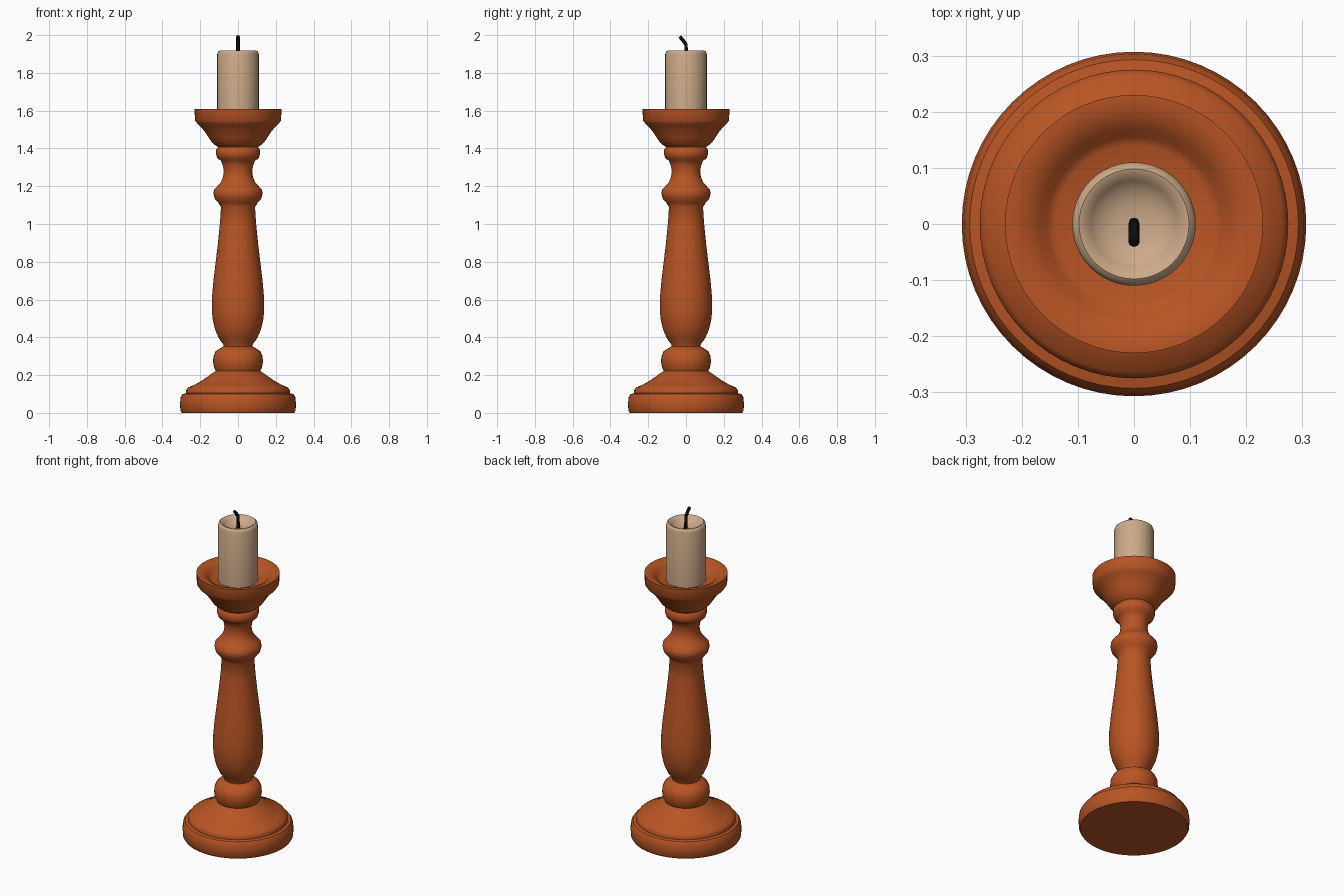
import bpy, bmesh, math
from mathutils import Vector

if "Cube" in bpy.data.objects:
    bpy.data.objects.remove(bpy.data.objects["Cube"])


def material(name, rgb):
    m = bpy.data.materials.new(name)
    m.diffuse_color = (*rgb, 1.0)
    m.use_nodes = True
    m.node_tree.nodes["Principled BSDF"].inputs["Base Color"].default_value = m.diffuse_color
    return m


WOOD = material("orange_wood", (0.48, 0.09, 0.018))
WAX = material("cream_wax", (0.60, 0.40, 0.25))
CHAR = material("black_wick", (0.004, 0.004, 0.004))


def finish(name, bm, mat, angle):
    bmesh.ops.recalc_face_normals(bm, faces=bm.faces)
    me = bpy.data.meshes.new(name)
    bm.to_mesh(me)
    bm.free()
    me.materials.append(mat)
    ob = bpy.data.objects.new(name, me)
    bpy.context.collection.objects.link(ob)
    bpy.ops.object.select_all(action='DESELECT')
    ob.select_set(True)
    bpy.context.view_layer.objects.active = ob
    bpy.ops.object.shade_smooth_by_angle(angle=math.radians(angle))
    return ob


def bridge(bm, a, b):
    n = len(a)
    for i in range(n):
        bm.faces.new((a[i], a[(i + 1) % n], b[(i + 1) % n], b[i]))


def lathe(name, profile, mat, n=64, angle=40):
    """Turn (radius, height) points around z and cap both ends."""
    bm = bmesh.new()
    rings = [[bm.verts.new((r * math.cos(2 * math.pi * i / n),
                            r * math.sin(2 * math.pi * i / n), z))
              for i in range(n)] for r, z in profile]
    for a, b in zip(rings, rings[1:]):
        bridge(bm, a, b)
    bm.faces.new(rings[0])
    bm.faces.new(rings[-1])
    return finish(name, bm, mat, angle)


# Turned foot, baluster and dished cup, all one piece of wood
lathe("candlestick", [
    (0.298, 0.0), (0.305, 0.012), (0.307, 0.05), (0.303, 0.085), (0.293, 0.1),
    (0.275, 0.104), (0.275, 0.12), (0.265, 0.134), (0.228, 0.15), (0.19, 0.172),
    (0.15, 0.2), (0.118, 0.222),
    (0.127, 0.24), (0.132, 0.27), (0.13, 0.3), (0.118, 0.327), (0.095, 0.342),
    (0.076, 0.352), (0.079, 0.365),
    (0.1, 0.392), (0.121, 0.44), (0.134, 0.495), (0.139, 0.55), (0.137, 0.62),
    (0.13, 0.7), (0.118, 0.8), (0.106, 0.9), (0.096, 1.0), (0.09, 1.09),
    (0.104, 1.112), (0.124, 1.135), (0.13, 1.16), (0.127, 1.18), (0.11, 1.2),
    (0.09, 1.222), (0.079, 1.25), (0.075, 1.28), (0.08, 1.31), (0.09, 1.335),
    (0.109, 1.347), (0.117, 1.37), (0.115, 1.395), (0.105, 1.407),
    (0.122, 1.418), (0.14, 1.435), (0.16, 1.465), (0.178, 1.492), (0.198, 1.515),
    (0.216, 1.532), (0.228, 1.548), (0.23, 1.61),
    (0.21, 1.61), (0.19, 1.602), (0.168, 1.59), (0.155, 1.572), (0.14, 1.565),
    (0.05, 1.565)], WOOD)

# Pillar candle with a rounded lip and melted hollow
lathe("candle", [
    (0.11, 1.56), (0.11, 1.9), (0.106, 1.912), (0.098, 1.918), (0.088, 1.915),
    (0.077, 1.902), (0.06, 1.888), (0.035, 1.88), (0.01, 1.878)], WAX, 48, 50)

# Bent wick leaning to the front
bm = bmesh.new()
path = [(Vector((0, 0.002, 1.87)), 0), (Vector((0, 0, 1.95)), 25),
        (Vector((0, -0.016, 1.973)), 45), (Vector((0, -0.034, 1.993)), 45)]
rings = []
for p, tilt in path:
    t = math.radians(tilt)
    rings.append([bm.verts.new(p + 0.0095 * (
        Vector((1, 0, 0)) * math.cos(a) +
        Vector((0, math.cos(t), math.sin(t))) * math.sin(a)))
        for a in (2 * math.pi * i / 8 for i in range(8))])
for a, b in zip(rings, rings[1:]):
    bridge(bm, a, b)
bm.faces.new(rings[0])
bm.faces.new(rings[-1])
finish("wick", bm, CHAR, 50)
